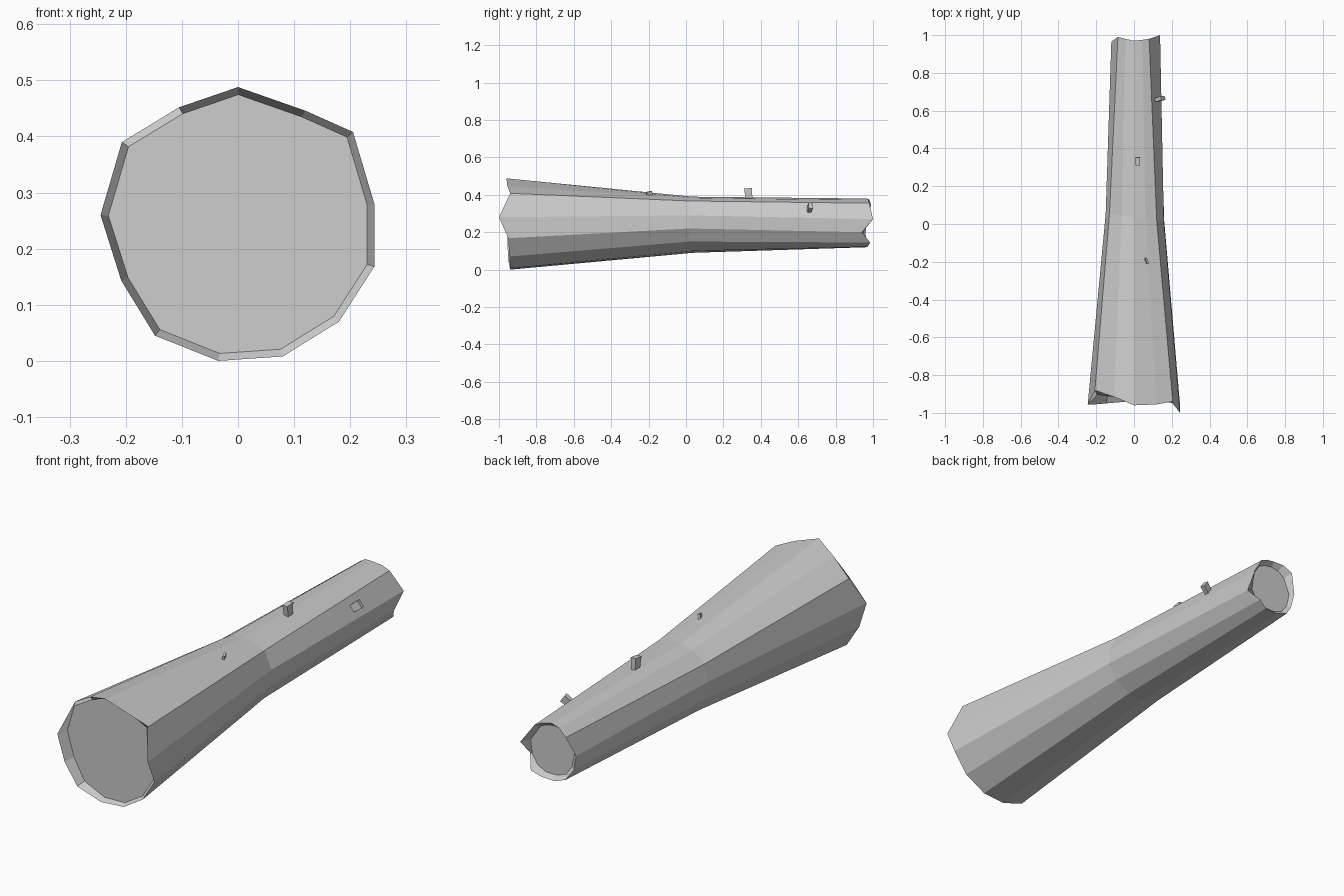
import bpy, bmesh
from mathutils import Vector, Euler

if "Cube" in bpy.data.objects:
    bpy.data.objects.remove(bpy.data.objects["Cube"])

# 13-sided cross-sections (x, z), clockwise from the top
front = [(0, .488), (.12, .446), (.205, .408), (.243, .28), (.243, .168), (.18, .07), (.08, .008),
         (-.035, 0), (-.148, .045), (-.208, .143), (-.245, .26), (-.207, .39), (-.105, .452)]
middle = [(0, .39), (.06, .383), (.12, .367), (.158, .29), (.16, .22), (.12, .15), (.055, .1),
          (-.02, .09), (-.1, .115), (-.135, .175), (-.15, .26), (-.13, .335), (-.065, .38)]
back = [(0, .38), (.045, .372), (.08, .355), (.138, .27), (.13, .2), (.095, .145), (.05, .122),
        (-.015, .12), (-.07, .14), (-.105, .19), (-.12, .26), (-.085, .345), (-.045, .374)]
# Jagged rim positions along the log
front_y = [-.96, -.955, -.94, -1, -.95, -.945, -.94, -.94, -.95, -.955, -.955, -.88, -.915]
back_y = [.97, .975, .98, 1, .94, .985, .97, .97, .97, .96, .965, .99, .98]


def finish(bm, name):
    bmesh.ops.recalc_face_normals(bm, faces=bm.faces)
    mesh = bpy.data.meshes.new(name)
    bm.to_mesh(mesh)
    bm.free()
    obj = bpy.data.objects.new(name, mesh)
    bpy.context.collection.objects.link(obj)
    return obj


def inset(ring, cx, cz, s):
    return [(cx + (x - cx) * s, cz + (z - cz) * s) for x, z in ring]


# Log: recessed cap, jagged rim, waist, jagged rim, recessed cap
bm = bmesh.new()
front_cap = inset(front, .01, .242, .945)
back_cap = inset(back, .01, .25, .86)
sections = [(front_cap, [-.92 - .08 * x for x, z in front_cap]), (front, front_y),
            (middle, [.035 - .12 * x for x, z in middle]), (back, back_y), (back_cap, [.95] * 13)]
rings = [[bm.verts.new((x, y, z)) for (x, z), y in zip(pts, ys)] for pts, ys in sections]
for a, b in zip(rings, rings[1:]):
    for i in range(13):
        j = (i + 1) % 13
        bm.faces.new((a[i], a[j], b[j], b[i]))
bm.faces.new(rings[0])
bm.faces.new(rings[-1])
finish(bm, "log")


# Broken twig stubs: boxes widening toward the tip
def stub(name, loc, size, rot, flare=1.0):
    bm = bmesh.new()
    bmesh.ops.create_cube(bm, size=1)
    turn = Euler(rot).to_matrix()
    for v in bm.verts:
        k = flare if v.co.z > 0 else 1
        v.co = turn @ Vector((v.co.x * size[0] * k, v.co.y * size[1] * k, v.co.z * size[2])) + Vector(loc)
    return finish(bm, name)


stub("top_stub", (.02, .335, .4), (.02, .034, .07), (.1, 0, 0), 1.25)
stub("side_stub", (.13, .66, .325), (.03, .018, .06), (-.15, .95, .1), 1.25)
stub("small_stub", (.065, -.195, .4), (.012, .035, .036), (.2, .2, .4), .8)
